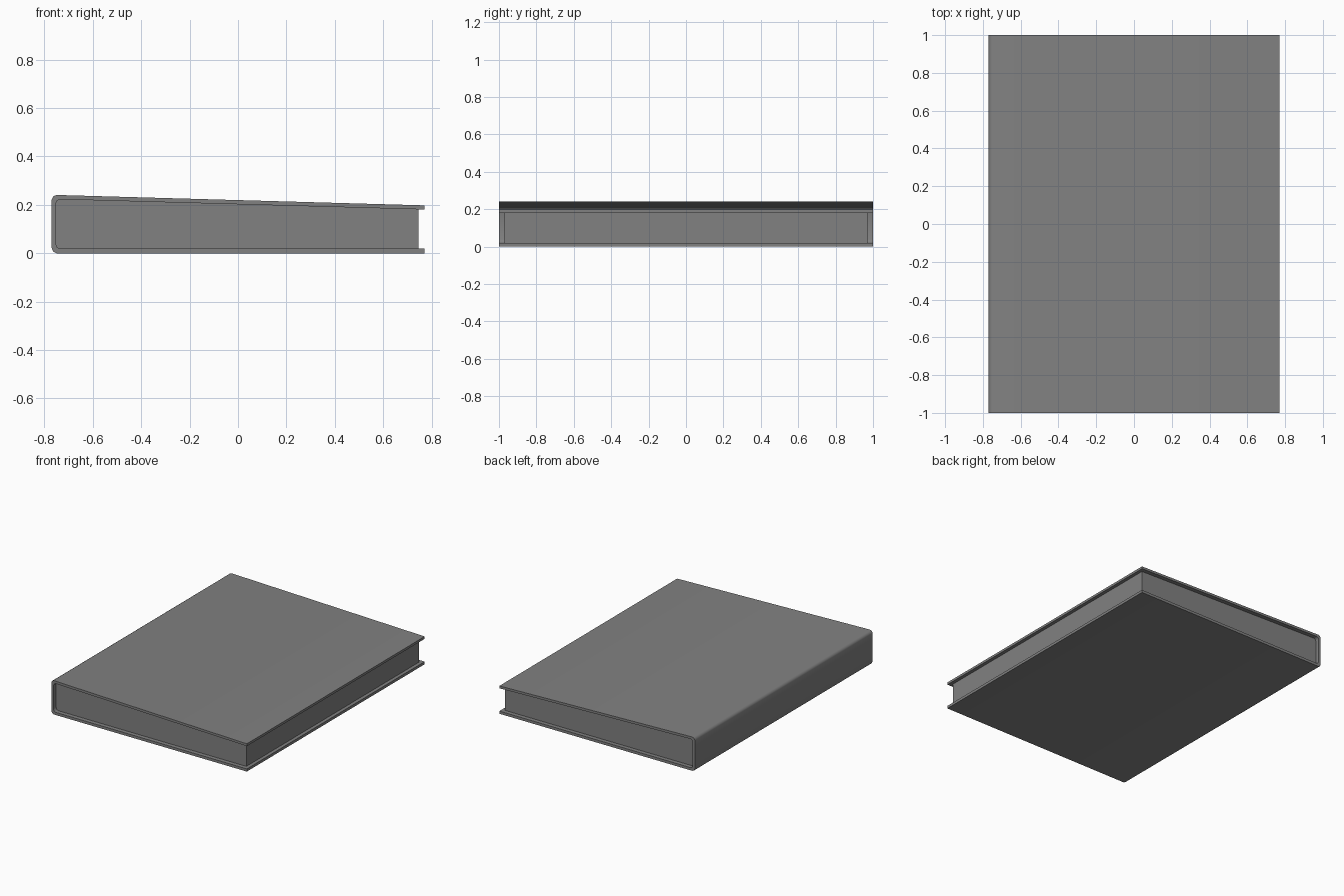
import bpy, bmesh, math

cube = bpy.data.objects.get("Cube")
if cube:
    bpy.data.objects.remove(cube, do_unlink=True)

# Single grey for the whole book
grey = bpy.data.materials.new("book grey")
grey.use_nodes = True
colour = (0.22, 0.22, 0.22, 1)
grey.diffuse_color = colour
grey.node_tree.nodes["Principled BSDF"].inputs["Base Color"].default_value = colour


def extrude_profile(name, profile, half_length):
    """Prism along y from an x/z outline."""
    bm = bmesh.new()
    face = bm.faces.new([bm.verts.new((x, -half_length, z)) for x, z in profile])
    side = bmesh.ops.extrude_face_region(bm, geom=[face])["geom"]
    moved = [v for v in side if isinstance(v, bmesh.types.BMVert)]
    bmesh.ops.translate(bm, verts=moved, vec=(0, 2 * half_length, 0))
    bmesh.ops.recalc_face_normals(bm, faces=bm.faces)
    mesh = bpy.data.meshes.new(name)
    bm.to_mesh(mesh)
    bm.free()
    mesh.materials.append(grey)
    obj = bpy.data.objects.new(name, mesh)
    bpy.context.collection.objects.link(obj)
    return obj


# Cover: bevelled spine on the right, top board sloping to the open edge
outer = [(0.77, 0), (-0.75, 0), (-0.764, 0.007), (-0.77, 0.022),
         (-0.77, 0.222), (-0.764, 0.235), (-0.75, 0.241), (0.77, 0.198)]
inner = [(0.77, 0.181), (-0.735, 0.223), (-0.749, 0.217), (-0.753, 0.205),
         (-0.753, 0.038), (-0.748, 0.025), (-0.735, 0.019), (0.77, 0.019)]
cover = extrude_profile("cover", outer + inner, 1.0)

# Page block fills the cover and stops short of its edges
pages = extrude_profile("page_block", [(0.745, 0.1817)] + inner[1:-1] + [(0.745, 0.019)], 0.97)

# Rounded spine, crisp board edges
bpy.ops.object.select_all(action="DESELECT")
cover.select_set(True)
bpy.context.view_layer.objects.active = cover
bpy.ops.object.shade_smooth_by_angle(angle=math.radians(50))
